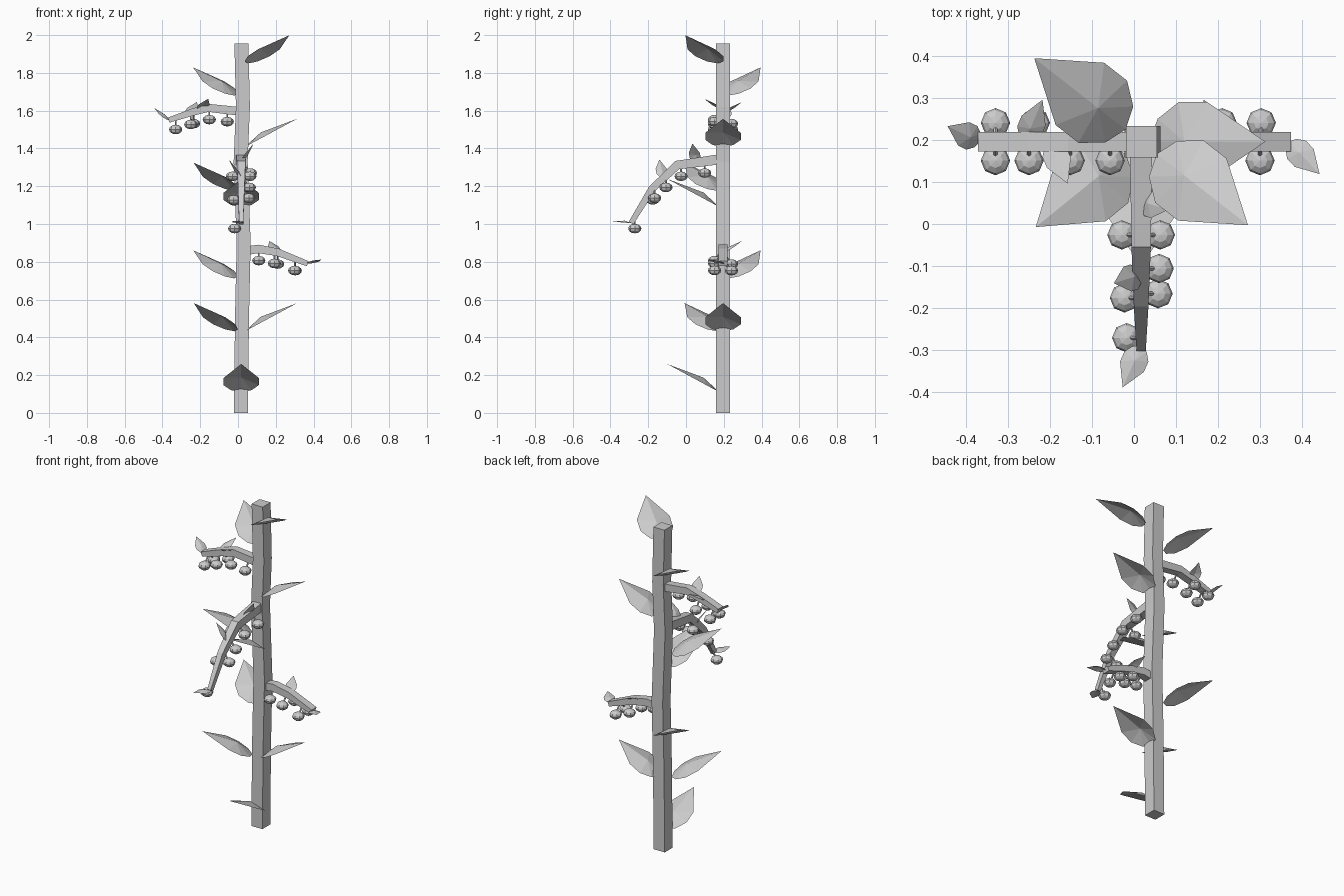
import bpy, bmesh
from math import copysign, cos, sin, radians
from mathutils import Vector, Matrix

cube = bpy.data.objects.get("Cube")
if cube:
    bpy.data.objects.remove(cube, do_unlink=True)

grey = bpy.data.materials.new("plain grey")
grey.use_nodes = True
grey.diffuse_color = (0.6, 0.6, 0.6, 1)
grey.node_tree.nodes["Principled BSDF"].inputs["Base Color"].default_value = grey.diffuse_color

up_axis = Vector((0, 0, 1))
stalk_axis = Vector((0.017, 0.196, 0))


def finish(bm, name):
    mesh = bpy.data.meshes.new(name)
    bm.to_mesh(mesh)
    bm.free()
    mesh.materials.append(grey)
    obj = bpy.data.objects.new(name, mesh)
    bpy.context.collection.objects.link(obj)


def tube(name, points, across, sizes):
    """Rectangular section swept along points; sizes are half widths and half heights."""
    bm = bmesh.new()
    last = len(points) - 1
    rings = []
    for i, (point, (width, height)) in enumerate(zip(points, sizes)):
        tangent = points[min(i + 1, last)] - points[max(i - 1, 0)]
        wide = across * width
        high = tangent.cross(across).normalized() * height
        corners = (-wide - high, wide - high, wide + high, high - wide)
        rings.append([bm.verts.new(point + corner) for corner in corners])
    for ring, following in zip(rings, rings[1:]):
        for k in range(4):
            bm.faces.new((ring[k - 1], ring[k], following[k], following[k - 1]))
    bm.faces.new(rings[0])
    bm.faces.new(rings[-1])
    bmesh.ops.recalc_face_normals(bm, faces=bm.faces)
    finish(bm, name)


def leaf(name, base, tip, half_width, lift):
    """Pointed leaf: a flat margin fanned up to one raised point on the midrib."""
    along = tip - base
    side = along.cross(up_axis).normalized()
    up = side.cross(along).normalized()
    margin = [(0.07, 0.58), (0.25, 1), (0.5, 1)]
    mirrored = [(t, -s) for t, s in reversed(margin)]
    outline = [(0, 0)] + margin + [(1, 0)] + mirrored
    bm = bmesh.new()
    rim = [bm.verts.new(base + along * t + side * half_width * s) for t, s in outline]
    middle = bm.verts.new(base + along * 0.35 + up * lift)
    for a, b in zip(rim, rim[1:] + rim[:1]):
        bm.faces.new((a, b, middle))
    finish(bm, name)


def berry(name, centre, hang):
    """Flattened eight-sided berry with a thin stem up to its branch."""
    bm = bmesh.new()
    squash = Matrix.Diagonal((1, 1, 0.72, 1))
    bmesh.ops.create_uvsphere(bm, u_segments=8, v_segments=6, radius=0.035,
                              matrix=Matrix.Translation(centre) @ squash)
    stem = hang - centre
    turn = stem.to_track_quat('Z', 'Y').to_matrix().to_4x4()
    bmesh.ops.create_cone(bm, cap_ends=True, segments=5, radius1=0.005, radius2=0.005,
                          depth=stem.length,
                          matrix=Matrix.Translation((centre + hang) / 2) @ turn)
    finish(bm, name)


def branch(name, out, path, widths, berries, leaves, leaf_lean, tip_lean):
    """Arched branch. Path is (reach, height); the sign of a berry or leaf reach is its side."""
    out = Vector(out)
    across = Vector((abs(out.y), abs(out.x), 0))
    total = path[-1][0]
    start, end = widths

    def place(reach, height):
        return stalk_axis + out * reach + up_axis * height

    def taper(first, final, reach):
        return first + (final - first) * (reach / total) ** 2

    def on_branch(reach):
        for (r, z), (next_r, next_z) in zip(path, path[1:]):
            if reach <= next_r:
                return place(reach, z + (next_z - z) * (reach - r) / (next_r - r))

    def lean(offset, side):
        return out * offset[0] + across * offset[1] * side + up_axis * offset[2]

    tube(name, [place(r, z) for r, z in path], across,
         [(taper(start, end, r), taper(start, 0.014, r)) for r, z in path])
    for i, signed in enumerate(berries):
        reach = abs(signed)
        hang = on_branch(reach)
        offset = copysign(taper(start, end, reach) + 0.022, signed)
        berry(f"{name}_berry_{i + 1}", hang + across * offset - up_axis * 0.062, hang)
    for i, signed in enumerate(leaves):
        base = on_branch(abs(signed))
        leaf(f"{name}_leaf_{i + 1}", base, base + lean(leaf_lean, copysign(1, signed)), 0.031, 0.009)
    base = on_branch(total)
    leaf(f"{name}_tip_leaf", base, base + lean(tip_lean, 1), 0.031, 0.009)


# Gently wavering square stalk
bends = [(0.016, 0), (0.021, 0.5), (0.03, 0.9), (0.014, 1.33), (0.026, 1.62), (0.018, 1.955)]
tube("stalk", [Vector((x, stalk_axis.y, z)) for x, z in bends],
     Vector((1, 0, 0)), [(0.037, 0.038)] * len(bends))

# Large leaves by direction in degrees; those on the stalk corners start further out
leaf_heights = {
    "front": (270, [0.11, 1.09]),
    "left": (0, [0.432, 1.408]),
    "right_front": (219, [0.432, 1.175]),
    "right_back": (142, [0.712, 1.68]),
    "left_front": (322, [1.85]),
}
for direction, (angle, heights) in leaf_heights.items():
    heading = Vector((cos(radians(angle)), sin(radians(angle)), 0))
    start = 0.047 if angle % 90 else 0.02
    for i, height in enumerate(heights):
        base = stalk_axis + heading * start + up_axis * height
        leaf(f"{direction}_leaf_{i + 1}", base, base + heading * 0.276 + up_axis * 0.149, 0.094, 0.028)

# Fruiting branches
side_lean = (-0.042, 0.1, 0.06)
branch("right_branch", (-1, 0, 0),
       [(0, 1.595), (0.174, 1.615), (0.264, 1.59), (0.384, 1.55)], (0.023, 0.023),
       berries=[-0.347, 0.347, -0.267, 0.252, -0.169, -0.074],
       leaves=[0.277, -0.217], leaf_lean=side_lean, tip_lean=(0.077, 0.037, 0.065))
branch("left_branch", (1, 0, 0),
       [(0, 0.855), (0.093, 0.868), (0.193, 0.85), (0.352, 0.79)], (0.023, 0.023),
       berries=[-0.093, -0.176, 0.193, -0.283, 0.286],
       leaves=[0.191], leaf_lean=side_lean, tip_lean=(0.073, -0.077, 0.022))
branch("front_branch", (0, -1, 0),
       [(0, 1.345), (0.242, 1.312), (0.377, 1.185), (0.487, 1.005)], (0.027, 0.011),
       berries=[0.097, -0.222, 0.222, 0.302, 0.362, -0.372, -0.467],
       leaves=[-0.317, 0.142], leaf_lean=(0.02, 0.065, 0.1), tip_lean=(0.098, -0.044, 0.01))
